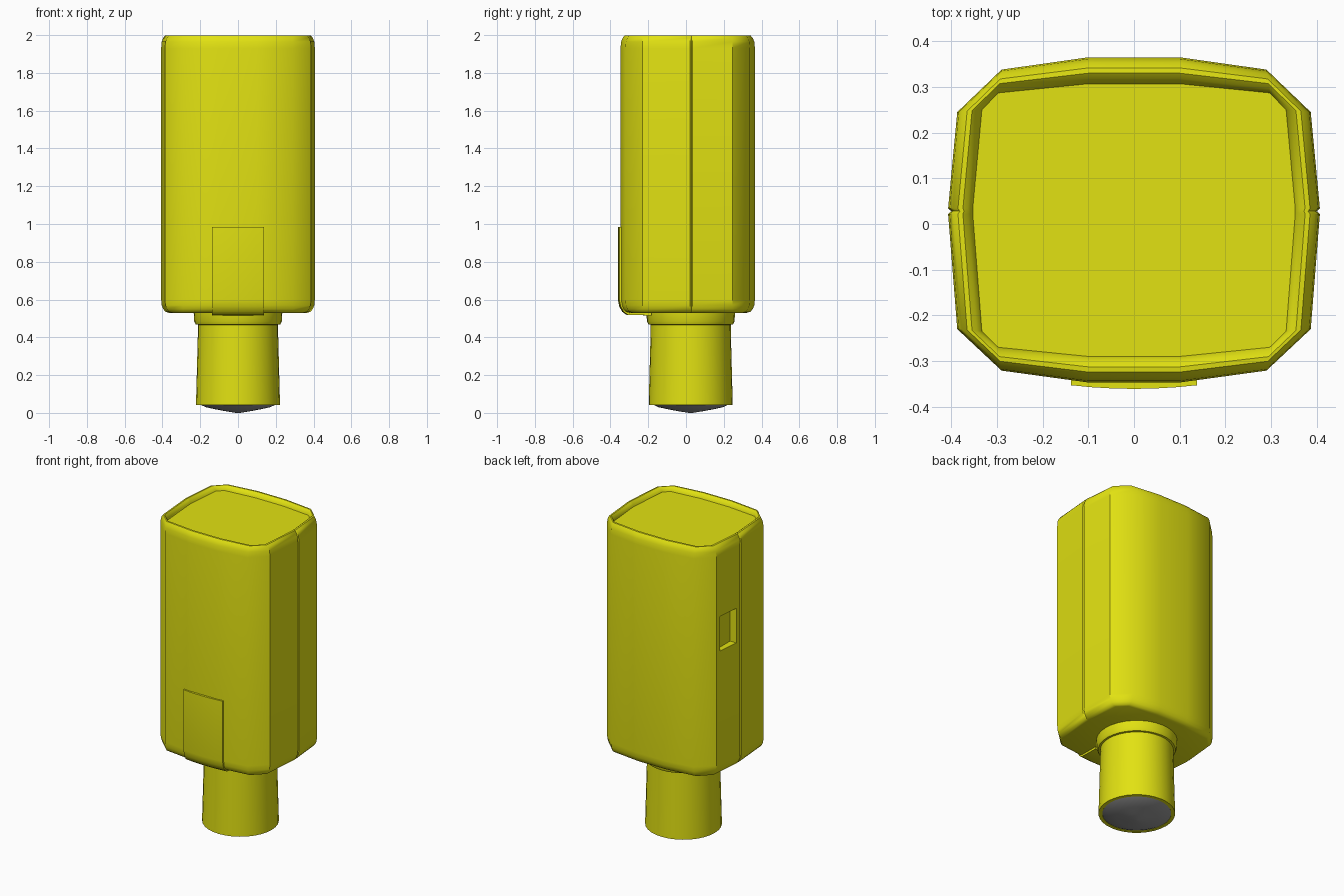
import bpy, bmesh, math

if "Cube" in bpy.data.objects:
    bpy.data.objects.remove(bpy.data.objects["Cube"])


def material(name, colour):
    m = bpy.data.materials.new(name)
    m.diffuse_color = (*colour, 1)
    m.use_nodes = True
    m.node_tree.nodes["Principled BSDF"].inputs["Base Color"].default_value = m.diffuse_color
    return m


YELLOW = material("yellow", (0.76, 0.76, 0.006))
GREY = material("grey", (0.32, 0.32, 0.32))


def loft(name, rings, mat, angle=40):
    """Skin a stack of equal-length closed rings and cap both ends."""
    bm = bmesh.new()
    loops = [[bm.verts.new(p) for p in ring] for ring in rings]
    n = len(loops[0])
    for a, b in zip(loops, loops[1:]):
        for i in range(n):
            j = (i + 1) % n
            bm.faces.new((a[i], a[j], b[j], b[i]))
    bm.faces.new(loops[0][::-1])
    bm.faces.new(loops[-1])
    bmesh.ops.recalc_face_normals(bm, faces=bm.faces)
    mesh = bpy.data.meshes.new(name)
    bm.to_mesh(mesh)
    bm.free()
    mesh.shade_smooth()
    mesh.set_sharp_from_angle(angle=math.radians(angle))
    mesh.materials.append(mat)
    obj = bpy.data.objects.new(name, mesh)
    bpy.context.collection.objects.link(obj)
    return obj


def turned(name, profile, mat, cy=0.025, sides=32):
    """Round part from (radius, z) pairs."""
    step = 2 * math.pi / sides
    return loft(name, [[(r * math.cos(i * step), cy + r * math.sin(i * step), z)
                        for i in range(sides)] for r, z in profile], mat)


# Housing: right half outlines (outer, and inner at the top panel), with side seam
outer = [(.1, -.347), (.29, -.321), (.387, -.23), (.407, .022), (.400, .028),
         (.407, .034), (.387, .245), (.29, .338), (.1, .365)]
inner = [(.1, -.290), (.297, -.270), (.333, -.235), (.353, .022), (.353, .028),
         (.353, .034), (.333, .250), (.297, .287), (.1, .307)]


def outline(t, z):
    half = [(a[0] + (b[0] - a[0]) * t, a[1] + (b[1] - a[1]) * t, z)
            for a, b in zip(outer, inner)]
    return half + [(-x, y, z) for x, y, z in reversed(half)]


levels = [(.75, .53), (.42, .535), (.2, .55), (.06, .57), (0, .60), (0, 1.93),
          (.06, 1.965), (.2, 1.985), (.4, 1.998), (.6, 1.999), (.8, 1.99),
          (.95, 1.978), (1, 1.970)]
housing = loft("housing", [outline(t, z) for t, z in levels], YELLOW)

# Square recess in the left side
bpy.ops.mesh.primitive_cube_add(size=1, location=(-.405, .142, 1.43))
cutter = bpy.context.object
cutter.name = "recess_cutter"
cutter.scale = (.09, .146, .22)
cutter.hide_render = True
cutter.data.materials.append(YELLOW)
mod = housing.modifiers.new("recess", 'BOOLEAN')
mod.operation = 'DIFFERENCE'
mod.solver = 'EXACT'
mod.object = cutter
bpy.ops.object.select_all(action='DESELECT')
bpy.context.view_layer.objects.active = housing
housing.select_set(True)
bpy.ops.object.modifier_apply(modifier=mod.name)
bpy.data.objects.remove(cutter)

# Front clip: side profile wrapped under the housing, slightly bowed across
clip_profile = [(-.361, .985), (-.361, .60), (-.354, .565), (-.338, .535), (-.315, .519),
                (-.19, .516), (-.19, .535), (-.30, .54), (-.33, .60), (-.33, .985)]
clip_rings = []
for i in range(7):
    x = -.138 + .276 * i / 6
    bow = .008 * (x / .138) ** 2
    clip_rings.append([(x, y + bow, z) for y, z in clip_profile])
loft("front_clip", clip_rings, YELLOW)

# Collar, neck tube and lens
turned("collar", [(.20, .465), (.224, .468), (.232, .485), (.235, .54)], YELLOW)
turned("neck_tube", [(.19, .06), (.20, .042), (.222, .042), (.222, .06),
                     (.212, .44), (.212, .48)], YELLOW)
turned("lens", [(.01, .0), (.06, .008), (.12, .019), (.17, .03), (.2, .044), (.2, .06)], GREY)
